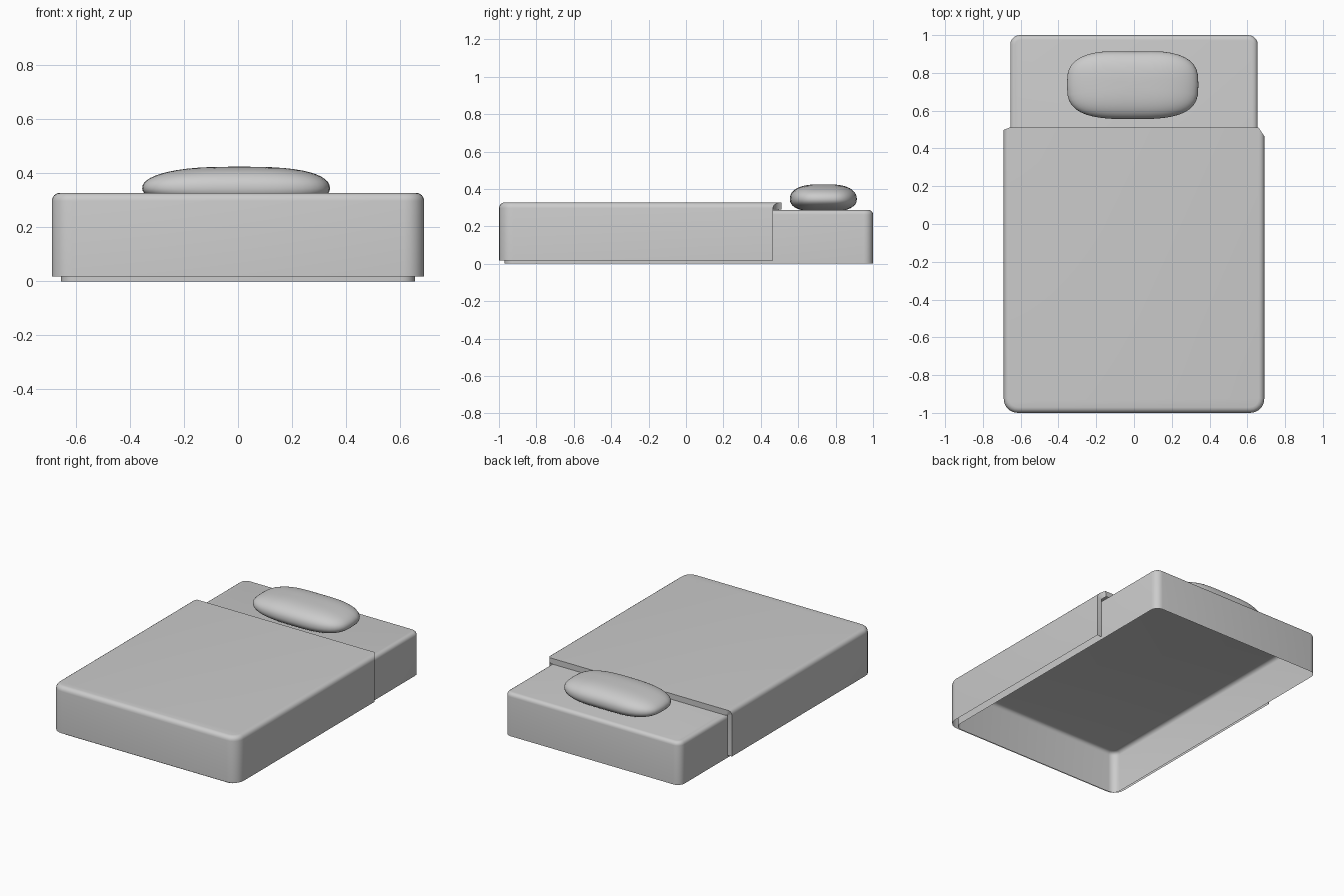
import bpy, bmesh, math
from mathutils import Vector

if "Cube" in bpy.data.objects:
    bpy.data.objects.remove(bpy.data.objects["Cube"])


def finish(bm, name):
    bmesh.ops.recalc_face_normals(bm, faces=bm.faces)
    mesh = bpy.data.meshes.new(name)
    bm.to_mesh(mesh)
    bm.free()
    ob = bpy.data.objects.new(name, mesh)
    bpy.context.collection.objects.link(ob)
    bpy.ops.object.select_all(action='DESELECT')
    ob.select_set(True)
    bpy.context.view_layer.objects.active = ob
    bpy.ops.object.shade_smooth_by_angle(angle=math.radians(40))
    return ob


def open_box(lo, hi, corner, top, open_back=False):
    """Bottomless box with rounded upright corners and a rounded top edge."""
    lo, hi = Vector(lo), Vector(hi)
    bm = bmesh.new()
    bmesh.ops.create_cube(bm, size=1)
    for v in bm.verts:
        v.co = Vector([(lo[i] + hi[i]) / 2 + v.co[i] * (hi[i] - lo[i]) for i in range(3)])

    def on_back(e):
        return all(abs(v.co.y - hi.y) < 1e-5 for v in e.verts)

    uprights = [e for e in bm.edges
                if abs(e.verts[0].co.z - e.verts[1].co.z) > 0.01
                and not (open_back and on_back(e))]
    bmesh.ops.bevel(bm, geom=uprights, offset=corner, segments=5,
                    profile=0.5, affect='EDGES')
    unwanted = [f for f in bm.faces
                if all(abs(v.co.z - lo.z) < 1e-5 for v in f.verts)
                or (open_back and all(abs(v.co.y - hi.y) < 1e-5 for v in f.verts))]
    bmesh.ops.delete(bm, geom=unwanted, context='FACES')
    rim = [e for e in bm.edges
           if all(abs(v.co.z - hi.z) < 1e-5 for v in e.verts)
           and not (open_back and on_back(e))]
    bmesh.ops.bevel(bm, geom=rim, offset=top, segments=4,
                    profile=0.5, affect='EDGES')
    return bm


# Mattress: hollow block, open underneath
finish(open_box((-0.655, -0.97, 0), (0.655, 1.0, 0.288), 0.05, 0.025), "mattress")

# Blanket: draped shell with its back rim turned in onto the mattress
bm = open_box((-0.69, -1.0, 0.018), (0.69, 0.51, 0.328), 0.075, 0.03, open_back=True)
for v in bm.verts:
    if v.co.y > 0.5:
        t = max(0, min(1, (abs(v.co.x) - 0.66) / 0.03))
        v.co.y -= t * (0.045 if v.co.x > 0 else 0.012)
rim = [e for e in bm.edges if e.is_boundary and all(v.co.y > 0.45 for v in e.verts)]
new = bmesh.ops.extrude_edge_only(bm, edges=rim)["geom"]
for v in new:
    if isinstance(v, bmesh.types.BMVert):
        v.co.x = max(-0.657, min(0.657, v.co.x))
        v.co.z = min(0.29, v.co.z)
finish(bm, "blanket")

# Pillow: squashed, squared-off ellipsoid with a soft waist
bm = bmesh.new()
bmesh.ops.create_uvsphere(bm, u_segments=40, v_segments=24, radius=1)


def power(a, p):
    return math.copysign(abs(a) ** p, a)


for v in bm.verts:
    ring = math.hypot(v.co.x, v.co.y)
    ang = math.atan2(v.co.y, v.co.x)
    r = ring ** 0.68
    x = r * power(math.cos(ang), 0.66)
    y = r * power(math.sin(ang), 0.66)
    z = power(v.co.z, 0.9)
    waist = 1 - 0.035 * max(0, 1 - (x / 0.5) ** 2) if y > 0 else 1
    half = 0.08 if z > 0 else 0.068
    sag = 1 - 0.1 * max(0, -x) ** 2
    v.co = (-0.007 + 0.348 * x, 0.737 + 0.182 * y * waist,
            0.345 + half * z * sag)
finish(bm, "pillow")
